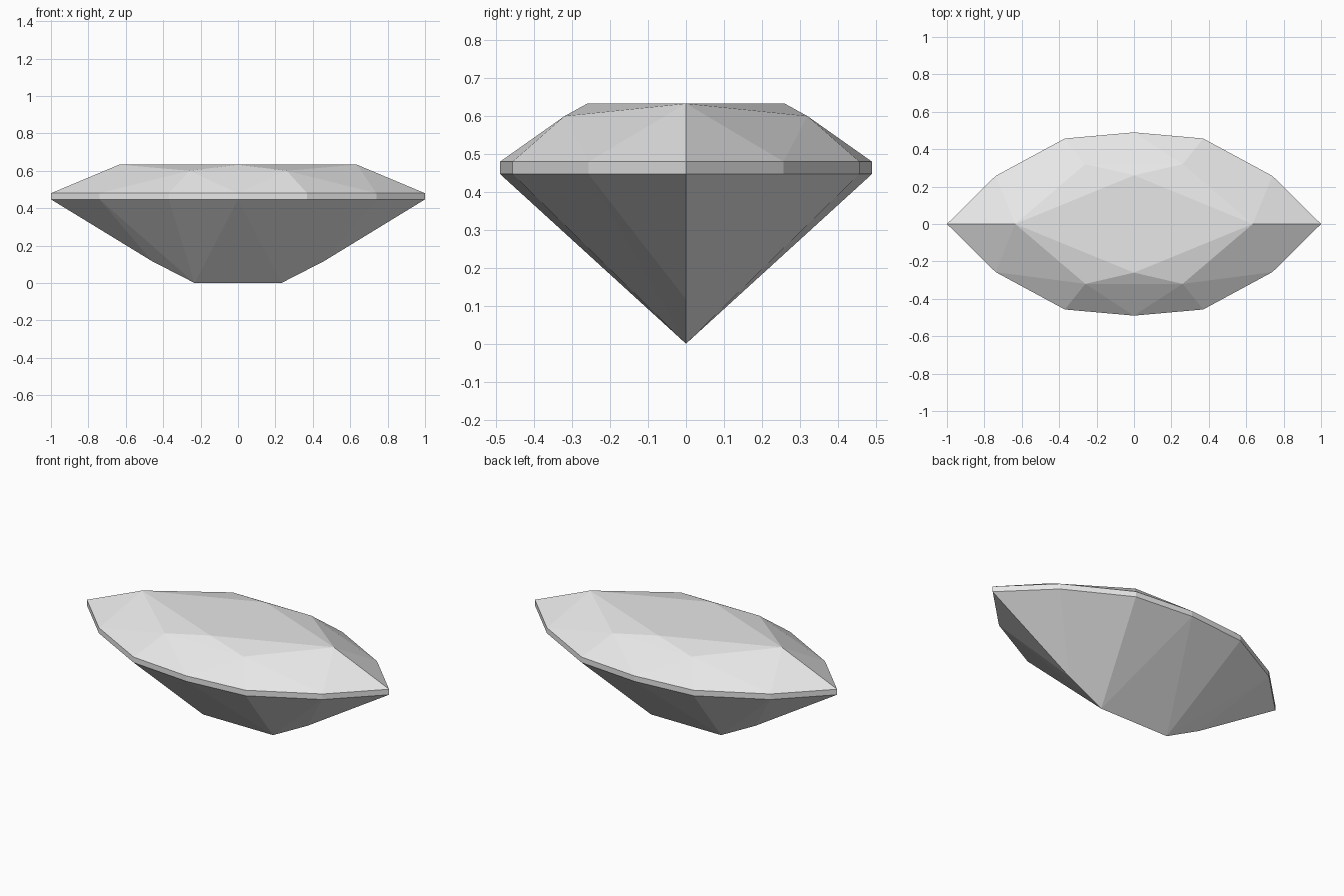
import bpy
import bmesh
import math

default = bpy.data.objects.get("Cube")
if default:
    bpy.data.objects.remove(default, do_unlink=True)

GIRDLE_LOW, GIRDLE_HIGH, TABLE = 0.447, 0.48, 0.633


def mirrored(points):
    """Repeat (x, y, z) points across both the x and y planes."""
    return {(sx * x, sy * y, z) for x, y, z in points
            for sx in (1, -1) for sy in (1, -1)}


# One quarter of the pointed oval outline
outline = [(1, 0), (0.74, 0.257), (0.37, 0.457), (0, 0.49)]
girdle = [(x, y, z) for x, y in outline for z in (GIRDLE_LOW, GIRDLE_HIGH)]
# Flat table on top, with the lower corners of the star facets
crown = [(0.635, 0, TABLE), (0, 0.26, TABLE), (0.26, 0.32, 0.60)]
# Keel at the bottom, with its bend towards each tip
pavilion = [(0.232, 0, 0), (0.46, 0, 0.117)]

# Every facet is a face of the convex hull around the corners
bm = bmesh.new()
for corner in sorted(mirrored(girdle + crown + pavilion)):
    bm.verts.new(corner)
bmesh.ops.remove_doubles(bm, verts=bm.verts[:], dist=0.0001)
bmesh.ops.convex_hull(bm, input=bm.verts[:])
bmesh.ops.dissolve_limit(bm, angle_limit=math.radians(0.5),
                         verts=bm.verts[:], edges=bm.edges[:])
bmesh.ops.recalc_face_normals(bm, faces=bm.faces[:])
mesh = bpy.data.meshes.new("cut_gem")
bm.to_mesh(mesh)
bm.free()

# Plain pale grey
grey = bpy.data.materials.new("pale_grey")
grey.use_nodes = True
colour = (0.8, 0.8, 0.8, 1)
grey.diffuse_color = colour
grey.node_tree.nodes["Principled BSDF"].inputs["Base Color"].default_value = colour
mesh.materials.append(grey)

gem = bpy.data.objects.new("cut_gem", mesh)
bpy.context.collection.objects.link(gem)
